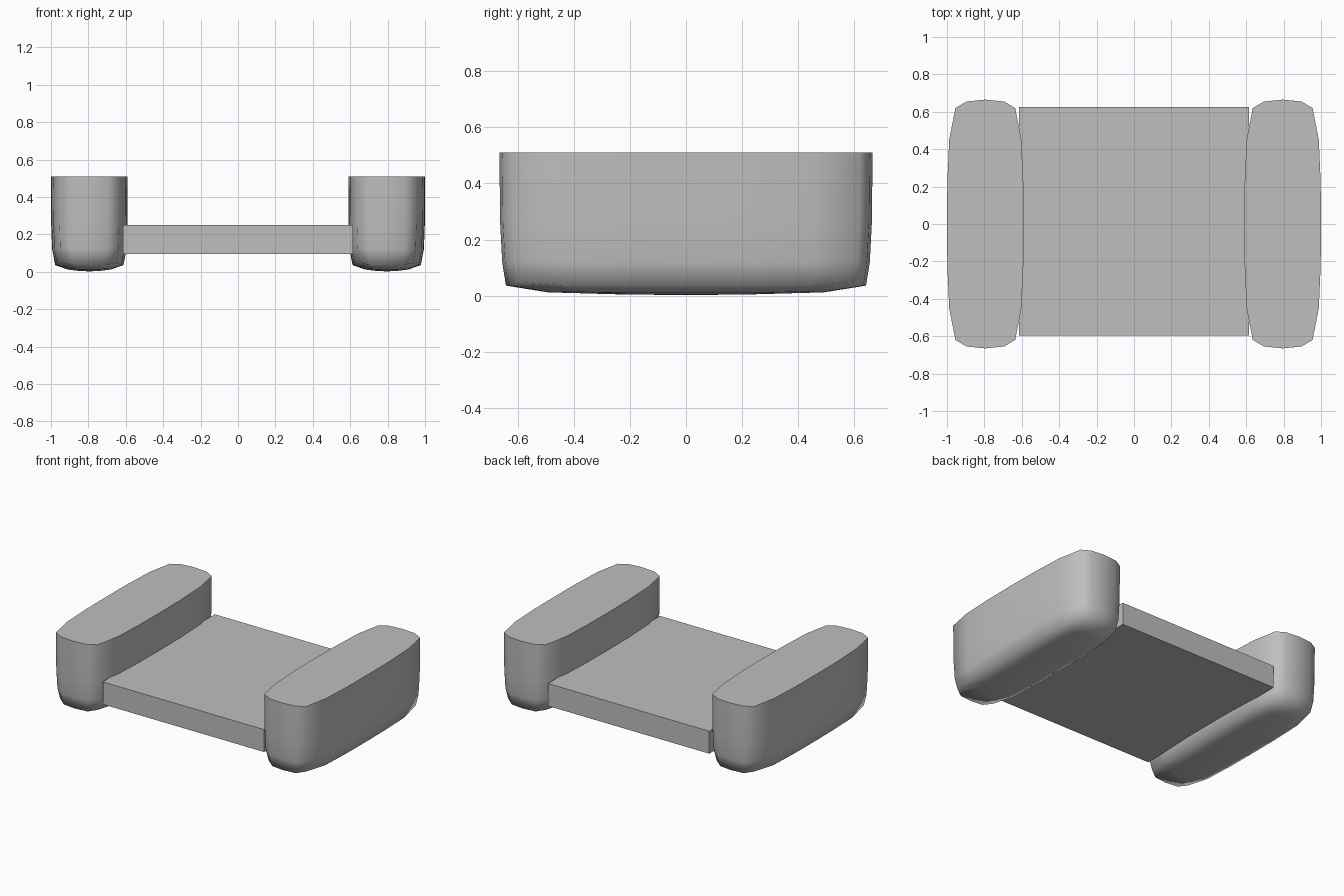
import bpy, bmesh, math

cube = bpy.data.objects.get("Cube")
if cube:
    bpy.data.objects.remove(cube, do_unlink=True)

grey = bpy.data.materials.new("plain grey")
grey.use_nodes = True
colour = (0.52, 0.52, 0.52, 1)
grey.diffuse_color = colour
grey.node_tree.nodes["Principled BSDF"].inputs["Base Color"].default_value = colour


def finish(name, bm):
    bmesh.ops.recalc_face_normals(bm, faces=bm.faces)
    mesh = bpy.data.meshes.new(name)
    bm.to_mesh(mesh)
    bm.free()
    mesh.materials.append(grey)
    obj = bpy.data.objects.new(name, mesh)
    bpy.context.collection.objects.link(obj)
    return obj


# Rounded outline of a float: one quarter, mirrored to a full loop
quarter = [(0.205, 0), (0.203, 0.225), (0.193, 0.45), (0.16, 0.62), (0.1, 0.655), (0, 0.665)]
half = quarter + [(-x, y) for x, y in quarter[-2::-1]]
outline = half + [(x, -y) for x, y in half[-2:0:-1]]

# Height, width scale, length scale and corner lift from the deck top to the keel
levels = [(0.51, 1, 1, 0), (0.26, 0.995, 0.996, 0), (0.12, 0.97, 0.985, 0.005),
          (0.036, 0.89, 0.965, 0.012), (0.012, 0.56, 0.74, 0.004), (0.005, 0.28, 0.37, 0)]


def make_float(name, side):
    bm = bmesh.new()
    rings = []
    for z, sx, sy, lift in levels:
        rings.append([bm.verts.new((side * 0.795 + x * sx, y * sy,
                                    z + lift * (abs(x * y) > 0.09))) for x, y in outline])
    n = len(outline)
    for upper, lower in zip(rings, rings[1:]):
        for i in range(n):
            j = (i + 1) % n
            bm.faces.new((upper[i], upper[j], lower[j], lower[i]))
    keel = bm.verts.new((side * 0.795, 0, 0.002))
    for i in range(n):
        bm.faces.new((rings[-1][i], rings[-1][(i + 1) % n], keel))
    bm.faces.new(rings[0])
    obj = finish(name, bm)
    bpy.ops.object.select_all(action="DESELECT")
    obj.select_set(True)
    bpy.context.view_layer.objects.active = obj
    bpy.ops.object.shade_smooth_by_angle(angle=math.radians(75))


for name, side in (("left_float", 1), ("right_float", -1)):
    make_float(name, side)

# Flat slab joining the floats
bm = bmesh.new()
bmesh.ops.create_cube(bm, size=1)
bmesh.ops.scale(bm, vec=(1.23, 1.22, 0.155), verts=bm.verts)
bmesh.ops.translate(bm, vec=(0, 0.015, 0.173), verts=bm.verts)
finish("platform", bm)
